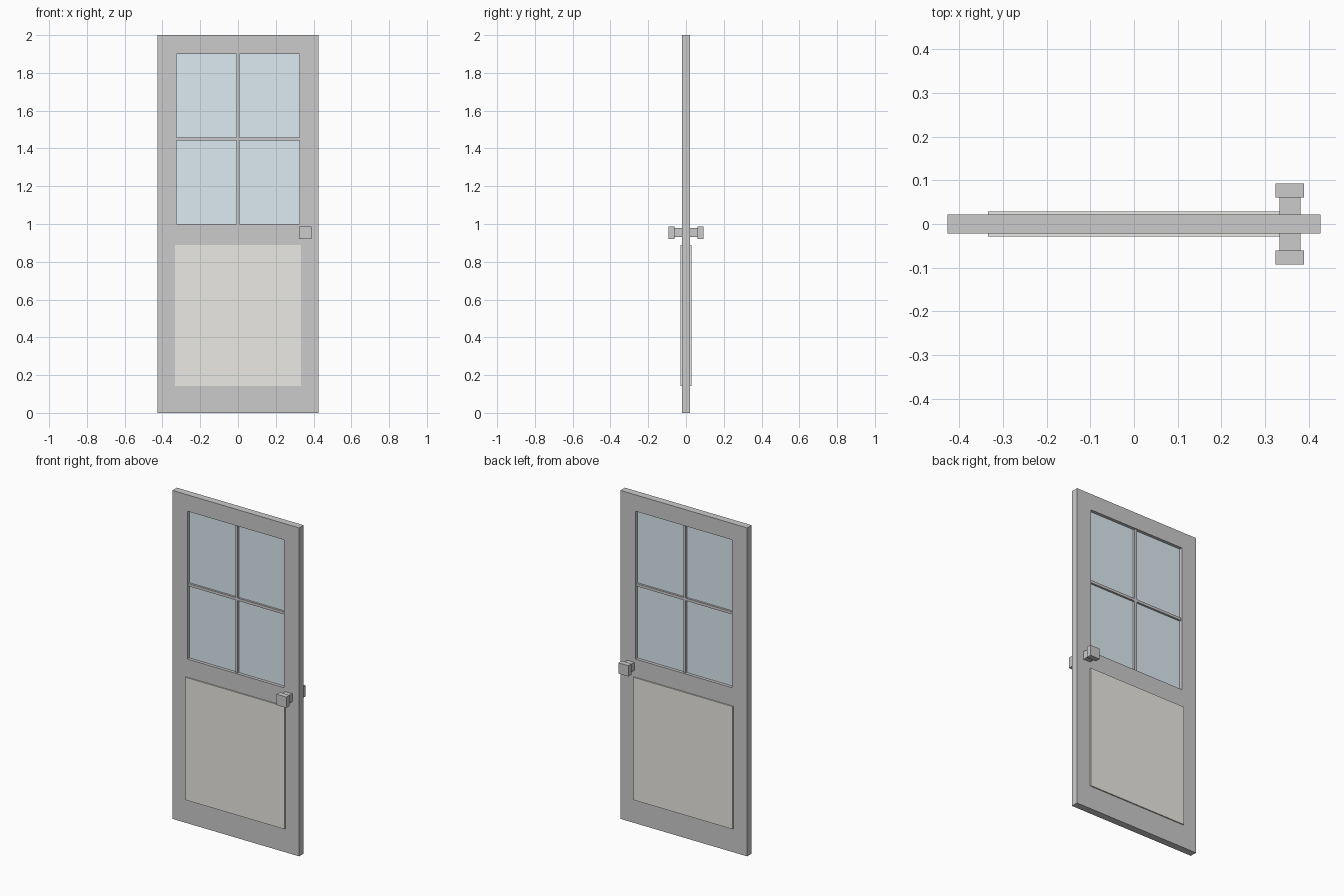
import bpy, bmesh

if "Cube" in bpy.data.objects:
    bpy.data.objects.remove(bpy.data.objects["Cube"])

def material(name, color):
    m = bpy.data.materials.new(name)
    m.diffuse_color = color
    m.use_nodes = True
    m.node_tree.nodes["Principled BSDF"].inputs["Base Color"].default_value = m.diffuse_color
    return m

def finish(name, bm, mat=None):
    bmesh.ops.recalc_face_normals(bm, faces=bm.faces)
    me = bpy.data.meshes.new(name)
    bm.to_mesh(me)
    bm.free()
    ob = bpy.data.objects.new(name, me)
    bpy.context.collection.objects.link(ob)
    if mat:
        me.materials.append(mat)
    return ob

def box(name, center, size, mat=None):
    bm = bmesh.new()
    bmesh.ops.create_cube(bm, size=1)
    for v in bm.verts:
        v.co = [c + a * s for c, a, s in zip(center, v.co, size)]
    return finish(name, bm, mat)

glass = material("glass", (0.72, 0.83, 0.88, 1))
cream = material("cream", (0.83, 0.82, 0.78, 1))

W, T = 0.427, 0.0217            # half width and half thickness of the door
WX, Z0, Z1 = 0.326, 1.0, 1.9    # window opening

# Door leaf with a window opening: flat ring extruded through its thickness
bm = bmesh.new()
def loop(x, lo, hi):
    return [bm.verts.new((px, -T, pz)) for px, pz in ((-x, lo), (x, lo), (x, hi), (-x, hi))]
outer, inner = loop(W, 0, 2), loop(WX, Z0, Z1)
for i in range(4):
    j = (i + 1) % 4
    bm.faces.new((outer[i], outer[j], inner[j], inner[i]))
ring = bmesh.ops.extrude_face_region(bm, geom=bm.faces[:], use_keep_orig=True)
moved = [g for g in ring["geom"] if isinstance(g, bmesh.types.BMVert)]
bmesh.ops.translate(bm, verts=moved, vec=(0, 2 * T, 0))
finish("door_leaf", bm)

# Glazing and its cross bars
zc = (Z0 + Z1) / 2
box("window_glass", (0, 0, zc), (2 * WX, 0.006, Z1 - Z0), glass)
box("vertical_glazing_bar", (0, 0, zc), (0.016, 0.03, Z1 - Z0))
box("horizontal_glazing_bar", (0, 0, zc), (2 * WX, 0.03, 0.016))

# Raised lower panel and square knob on each face
for side, s in (("front", -1), ("back", 1)):
    box(side + "_lower_panel", (0, s * 0.0245, 0.516), (0.668, 0.008, 0.747), cream)
    box(side + "_knob_stem", (0.357, s * 0.041, 0.954), (0.048, 0.04, 0.048))
    box(side + "_knob", (0.357, s * 0.0765, 0.954), (0.066, 0.032, 0.066))
